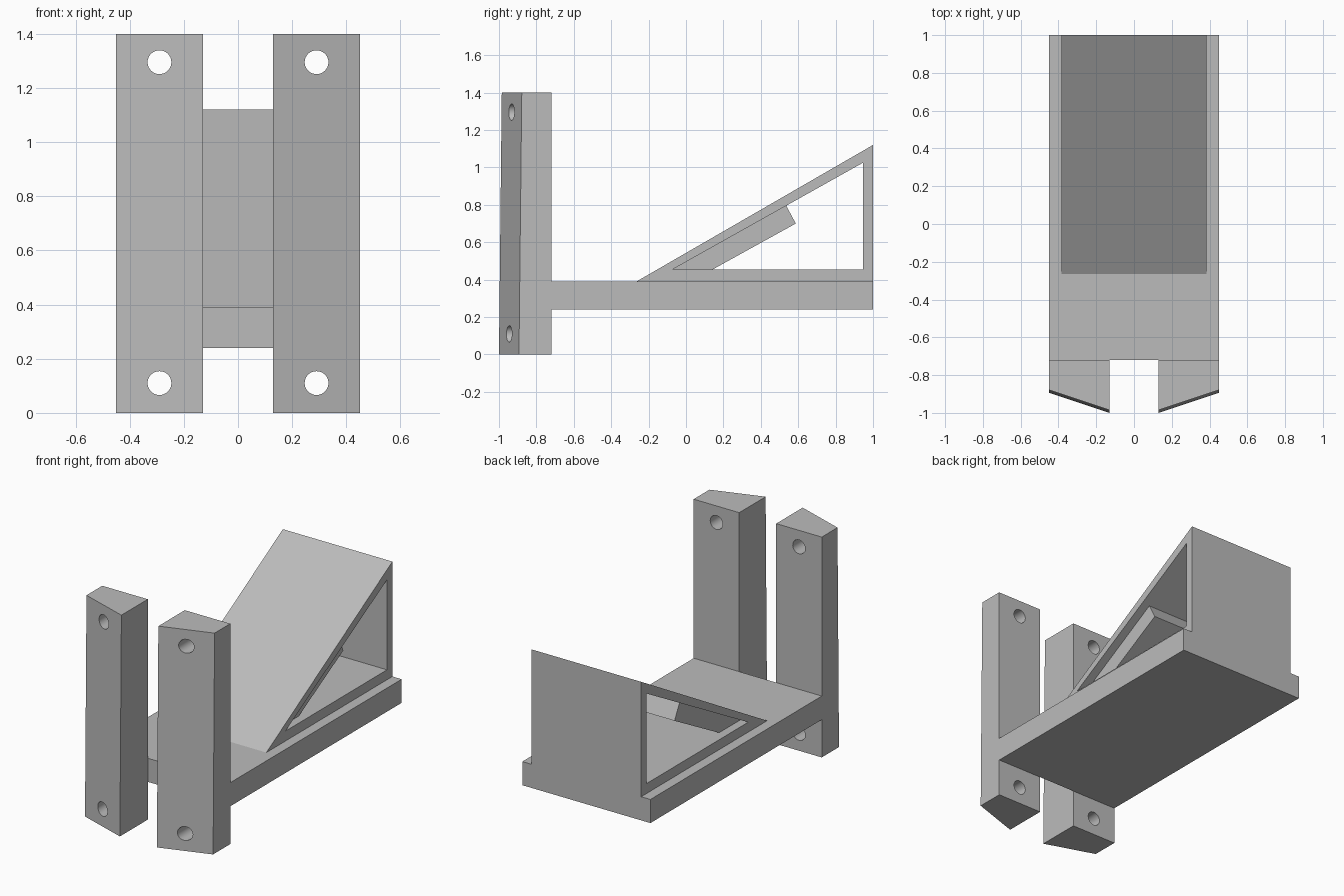
import bpy, bmesh, math

if "Cube" in bpy.data.objects:
    bpy.data.objects.remove(bpy.data.objects["Cube"])

grey = bpy.data.materials.new("plain grey")
grey.diffuse_color = (0.5, 0.5, 0.5, 1)
grey.use_nodes = True
grey.node_tree.nodes["Principled BSDF"].inputs["Base Color"].default_value = grey.diffuse_color


def finish(name, bm):
    bmesh.ops.recalc_face_normals(bm, faces=bm.faces)
    mesh = bpy.data.meshes.new(name)
    bm.to_mesh(mesh)
    bm.free()
    mesh.materials.append(grey)
    ob = bpy.data.objects.new(name, mesh)
    bpy.context.collection.objects.link(ob)
    return ob


def loft(name, a, b):
    """Solid between two matching closed outlines."""
    bm = bmesh.new()
    va, vb = [bm.verts.new(p) for p in a], [bm.verts.new(p) for p in b]
    bm.faces.new(va)
    bm.faces.new(vb)
    n = len(a)
    for i in range(n):
        bm.faces.new((va[i], va[(i + 1) % n], vb[(i + 1) % n], vb[i]))
    return finish(name, bm)


def side_extrude(name, profile, half):
    """Extrude a (y, z) profile across x."""
    return loft(name, [(-half, y, z) for y, z in profile],
                [(half, y, z) for y, z in profile])


def cut(ob, cutter):
    mod = ob.modifiers.new("cut", 'BOOLEAN')
    mod.operation = 'DIFFERENCE'
    mod.solver = 'EXACT'
    mod.object = cutter
    bpy.context.view_layer.objects.active = ob
    bpy.ops.object.modifier_apply(modifier=mod.name)
    bpy.data.objects.remove(cutter)


# Base plate
side_extrude("base_plate", [(-0.72, 0.24), (1, 0.24), (1, 0.39), (-0.72, 0.39)], 0.45)

# Sloped wedge with a triangular opening through its sides
wedge = side_extrude("sloped_wedge", [(-0.265, 0.39), (1, 0.39), (1, 1.12)], 0.385)
cut(wedge, side_extrude("wedge_opening",
                        [(-0.075, 0.453), (0.946, 0.453), (0.946, 1.025)], 0.6))

# Thick pad under the slope
side_extrude("slope_pad", [(-0.075, 0.453), (0.14, 0.453), (0.587, 0.70), (0.535, 0.797)], 0.33)

# Mounting posts: slanted, slightly leaning front and two bolt holes each
for side, label in ((-1, "left"), (1, "right")):
    def outline(z, lean):
        return [(side * x, y, z) for x, y in
                ((0.13, -0.72), (0.45, -0.72), (0.45, -0.893 + lean), (0.13, -1 + lean))]
    post = loft(label + "_post", outline(0, 0), outline(1.4, 0.015))
    for z in (0.11, 1.295):
        ring = [(side * 0.29 + 0.044 * math.cos(t * math.tau / 32),
                 z + 0.044 * math.sin(t * math.tau / 32)) for t in range(32)]
        cut(post, loft("bolt_hole", [(x, -1.2, h) for x, h in ring],
                       [(x, -0.5, h) for x, h in ring]))
    # Smooth only the bolt-hole walls
    bpy.ops.object.select_all(action='DESELECT')
    post.select_set(True)
    bpy.context.view_layer.objects.active = post
    bpy.ops.object.shade_smooth_by_angle(angle=math.radians(25))
